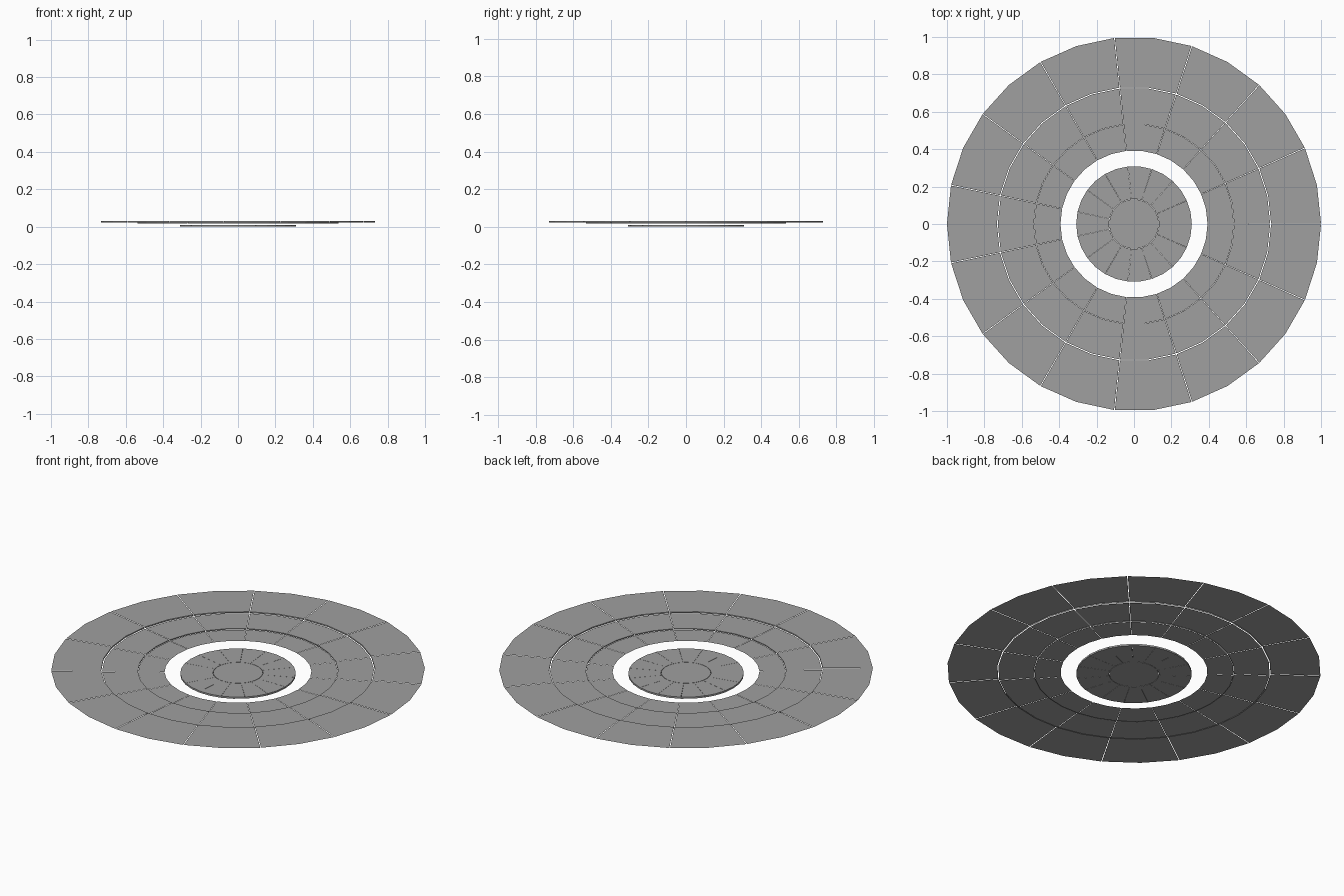
import bpy, bmesh
from math import cos, sin, radians

PANELS = 15      # sectors in every ring
STEPS = 2        # straight edges along each sector
GAP = 0.25       # angular slit between sectors, degrees

cube = bpy.data.objects.get("Cube")
if cube:
    bpy.data.objects.remove(cube, do_unlink=True)

grey = bpy.data.materials.new("mid_grey")
grey.use_nodes = True
colour = (0.35, 0.35, 0.35, 1)
grey.diffuse_color = colour
grey.node_tree.nodes["Principled BSDF"].inputs["Base Color"].default_value = colour


def finish(name, bm):
    mesh = bpy.data.meshes.new(name)
    bm.to_mesh(mesh)
    bm.free()
    mesh.materials.append(grey)
    obj = bpy.data.objects.new(name, mesh)
    bpy.context.collection.objects.link(obj)
    return obj


def sector_ring(name, profile, closed=False):
    """Sweep an (r, z) profile through separate sectors, inner end first."""
    bm = bmesh.new()
    pitch = 360 / PANELS
    for p in range(PANELS):
        rows = []
        for s in range(STEPS + 1):
            a = p * pitch + s * pitch / STEPS
            a += GAP / 2 if s == 0 else -GAP / 2 if s == STEPS else 0
            a = radians(a)
            rows.append([bm.verts.new((r * cos(a), r * sin(a), z)) for r, z in profile])
        n = len(profile)
        for a, b in zip(rows, rows[1:]):
            for i in range(n if closed else n - 1):
                j = (i + 1) % n
                bm.faces.new((a[i], a[j], b[j], b[i]))
        if closed:
            bm.faces.new(rows[0][::-1])
            bm.faces.new(rows[-1])
    if closed:
        bmesh.ops.recalc_face_normals(bm, faces=bm.faces)
    return finish(name, bm)


# Three stepped rings, each with a short lip down to the next one
sector_ring("outer_ring", [(0.733, 0.022), (0.733, 0.03), (1.0, 0.03)])
sector_ring("middle_ring", [(0.536, 0.016), (0.536, 0.022), (0.728, 0.022)])
sector_ring("inner_ring", [(0.393, 0.016), (0.534, 0.016)])

# Thin central plate made of sectors
sector_ring("centre_ring", [(0.134, 0), (0.134, 0.01), (0.309, 0.01), (0.309, 0)], closed=True)

# Solid hub disc
hub = bmesh.new()
bmesh.ops.create_cone(hub, cap_ends=True, segments=PANELS * STEPS,
                      radius1=0.132, radius2=0.132, depth=0.01)
bmesh.ops.translate(hub, verts=hub.verts, vec=(0, 0, 0.005))
finish("hub_disc", hub)
